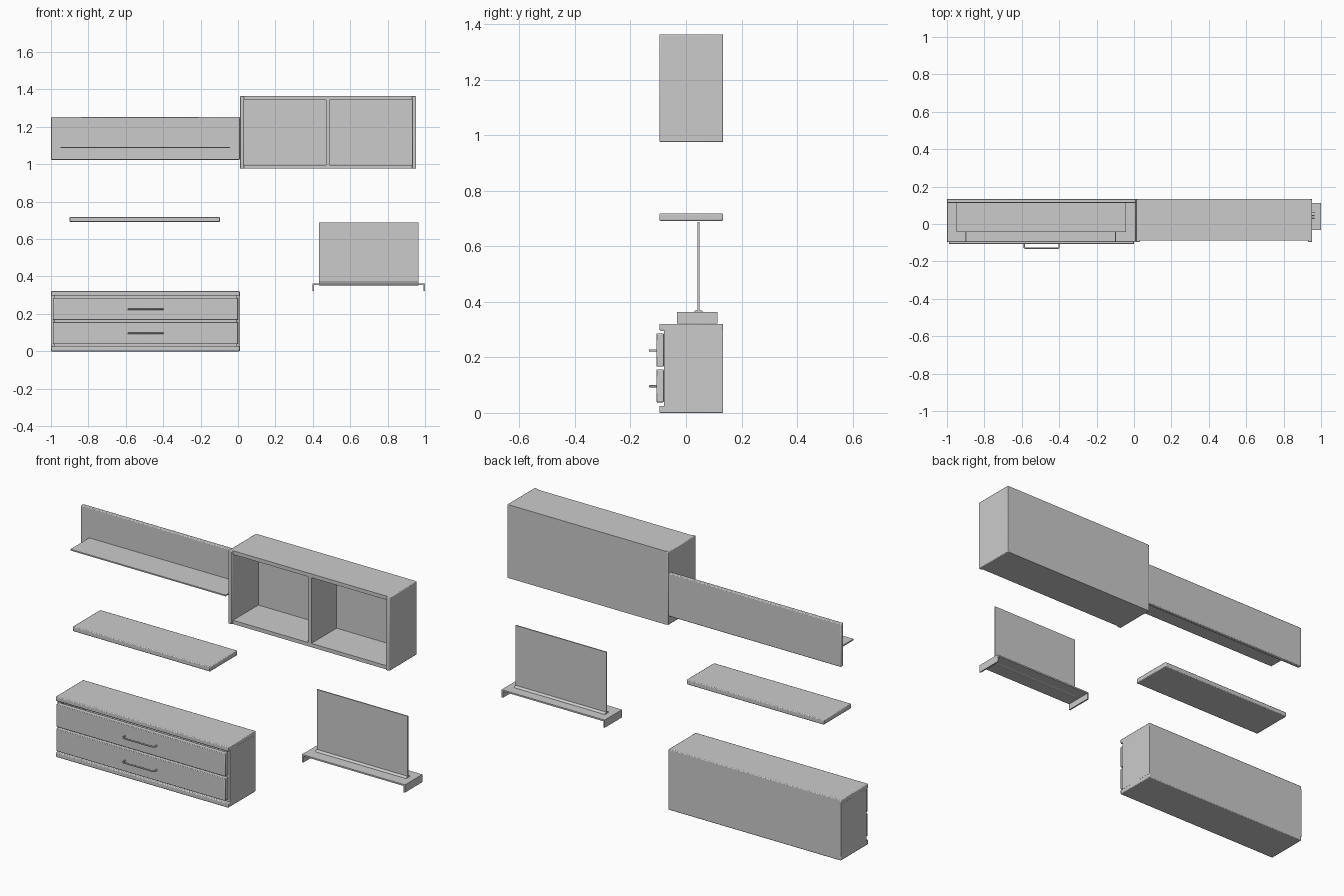
import bpy

if "Cube" in bpy.data.objects:
    bpy.data.objects.remove(bpy.data.objects["Cube"])

BACK = 0.134


def box(name, x, y, z, bevel=0.0, segments=2):
    """Box from (min, max) ranges, with optionally eased edges."""
    bpy.ops.mesh.primitive_cube_add(
        size=1, location=[(r[0] + r[1]) / 2 for r in (x, y, z)])
    ob = bpy.context.object
    ob.name = name
    ob.scale = [r[1] - r[0] for r in (x, y, z)]
    bpy.ops.object.transform_apply(location=False, rotation=False, scale=True)
    if bevel:
        m = ob.modifiers.new("eased_edges", 'BEVEL')
        m.width = bevel
        m.segments = segments
        bpy.ops.object.shade_smooth_by_angle()
    return ob


def handle(name, x0, x1, z):
    """Bow handle: a round bar swept along a bracket path."""
    cu = bpy.data.curves.new(name, 'CURVE')
    cu.dimensions = '3D'
    cu.bevel_depth = 0.004
    cu.bevel_resolution = 2
    cu.use_fill_caps = True
    sp = cu.splines.new('POLY')
    path = [(x0, -0.104), (x0, -0.126), (x0 + 0.006, -0.130),
            (x1 - 0.006, -0.130), (x1, -0.126), (x1, -0.104)]
    sp.points.add(len(path) - 1)
    for p, (x, y) in zip(sp.points, path):
        p.co = (x, y, z, 1)
    ob = bpy.data.objects.new(name, cu)
    bpy.context.collection.objects.link(ob)


# Low drawer cabinet: carcass panels
L, R = -1.0, 0.01
box("cabinet_top", (L, R), (-0.096, BACK), (0.297, 0.321), 0.004)
box("cabinet_bottom", (L, R), (-0.096, BACK), (0.0, 0.025), 0.004)
box("cabinet_side_left", (L, L + 0.022), (-0.08, BACK), (0.022, 0.3))
box("cabinet_side_right", (R - 0.022, R), (-0.08, BACK), (0.022, 0.3))
box("cabinet_back", (L + 0.01, R - 0.01), (BACK - 0.012, BACK), (0.01, 0.31))

# Two drawers with bow handles
for label, z0, z1, zh in (("lower", 0.038, 0.156, 0.096),
                          ("upper", 0.167, 0.286, 0.225)):
    box(f"{label}_drawer_front", (L + 0.01, R - 0.01), (-0.107, -0.08), (z0, z1), 0.003)
    handle(f"{label}_drawer_handle", -0.586, -0.401, zh)

# Free wall shelf
box("wall_shelf", (-0.9, -0.097), (-0.096, BACK), (0.692, 0.718), 0.004)

# Wall panel with thin ledge
box("wall_panel", (L, R), (0.113, BACK), (1.024, 1.252), 0.004)
box("panel_ledge", (-0.95, -0.042), (-0.044, 0.115), (1.086, 1.093))

# Open wall cabinet with two compartments
X0, X1, Z0, Z1 = 0.01, 0.953, 0.976, 1.364
T = 0.022
for label, x in (("left", X0), ("right", X1 - T)):
    box(f"wall_cabinet_side_{label}", (x, x + T), (-0.096, BACK), (Z0, Z1), 0.004)
for label, z in (("bottom", Z0), ("top", Z1 - 0.02)):
    box(f"wall_cabinet_{label}", (X0 + T / 2, X1 - T / 2), (-0.087, BACK), (z, z + 0.02))
box("wall_cabinet_divider", (0.47, 0.49), (-0.087, BACK - 0.005), (Z0 + 0.01, Z1 - 0.01))
box("wall_cabinet_back", (X0 + 0.01, X1 - 0.01), (BACK - 0.01, BACK), (Z0 + 0.01, Z1 - 0.01))

# Screen stand: folded tray with two end lips
box("stand_tray", (0.397, 1.0), (-0.032, 0.113), (0.355, 0.363))
for label, x in (("left", 0.397), ("right", 0.992)):
    box(f"stand_lip_{label}", (x, x + 0.008), (-0.032, 0.113), (0.322, 0.358))

# Rounded rail and upright screen
bpy.ops.mesh.primitive_cylinder_add(vertices=24, radius=1, depth=0.532,
                                    location=(0.698, 0.045, 0.362),
                                    rotation=(0, 1.5707963, 0))
rail = bpy.context.object
rail.name = "screen_rail"
rail.scale = (0.009, 0.016, 1)
bpy.ops.object.shade_smooth_by_angle()
box("screen", (0.432, 0.964), (0.042, 0.048), (0.364, 0.688))
